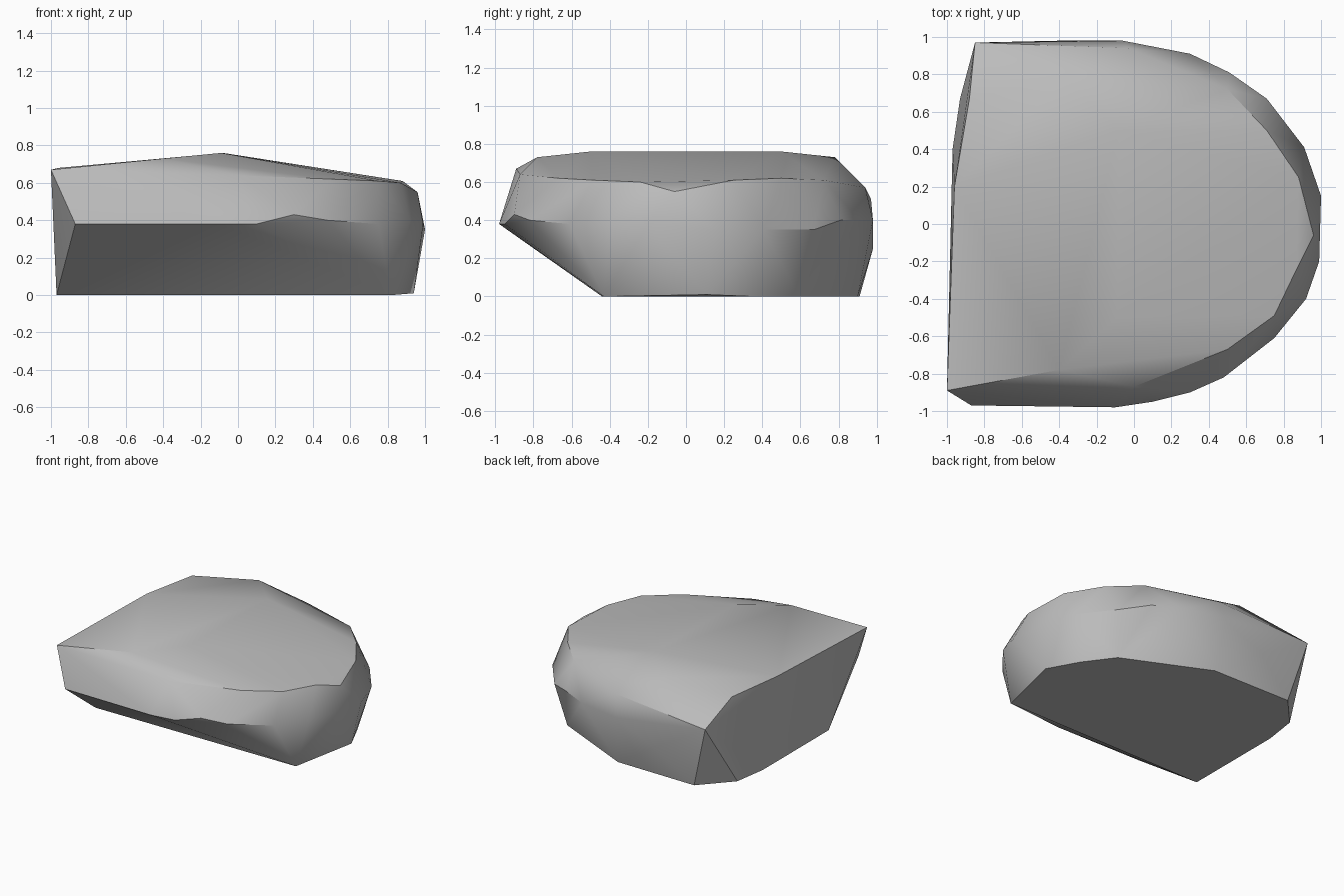
import bpy
import bmesh
import math
from mathutils import Vector

# Remove the default cube
default_cube = bpy.data.objects.get("Cube")
if default_cube:
    bpy.data.objects.remove(default_cube, do_unlink=True)


def make_material(name, colour):
    material = bpy.data.materials.new(name)
    material.use_nodes = True
    material.diffuse_color = colour
    shader = material.node_tree.nodes["Principled BSDF"]
    shader.inputs["Base Color"].default_value = colour
    shader.inputs["Roughness"].default_value = 0.9
    return material


def make_boulder(name, outlines, material, sharp_angle):
    """Wrap a chiselled convex skin around a stack of outlines."""
    bm = bmesh.new()
    for outline in outlines:
        for point in outline:
            bm.verts.new(Vector(point))
    hull = bmesh.ops.convex_hull(bm, input=list(bm.verts))
    leftovers = set(hull["geom_interior"]) | set(hull["geom_unused"])
    loose = [item for item in leftovers if isinstance(item, bmesh.types.BMVert)]
    bmesh.ops.delete(bm, geom=loose, context="VERTS")
    # Merge the flat underside and other coplanar facets
    bmesh.ops.dissolve_limit(bm, angle_limit=math.radians(1),
                             verts=list(bm.verts), edges=list(bm.edges))
    bmesh.ops.recalc_face_normals(bm, faces=list(bm.faces))

    mesh = bpy.data.meshes.new(name)
    bm.to_mesh(mesh)
    bm.free()
    mesh.materials.append(material)
    boulder = bpy.data.objects.new(name, mesh)
    bpy.context.collection.objects.link(boulder)

    # Smooth worn areas, crisp broken edges
    bpy.ops.object.select_all(action="DESELECT")
    boulder.select_set(True)
    bpy.context.view_layer.objects.active = boulder
    bpy.ops.object.shade_smooth_by_angle(angle=math.radians(sharp_angle))
    return boulder


# Flat underside, cut back along the front
base = [
    (-.97, -.44, 0), (.82, -.43, 0), (.94, .11, .01), (.82, .36, 0),
    (.65, .59, 0), (-.02, .9, 0), (-.71, .91, 0), (-.93, .67, 0),
    (-.97, .4, 0),
]

# Widest outline around the middle
belly = [
    (-.87, -.97, .38), (-.1, -.98, .38), (.1, -.95, .38), (.3, -.9, .43),
    (.48, -.82, .4), (.75, -.61, .38), (.92, -.4, .4), (.99, -.2, .38),
    (1, .15, .35), (.91, .41, .35), (.71, .67, .35), (.51, .81, .4),
    (.3, .91, .4), (-.06, .98, .4), (-.4, .98, .25), (-.85, .97, .51),
]

# Rounded shoulder below the top
shoulder = [
    (-.0, -.87, .64), (.5, -.67, .62), (.75, -.49, .61), (.87, -.24, .6),
    (.96, -.06, .55), (.88, .25, .61), (.71, .5, .62), (.5, .72, .61),
    (-.03, .94, .57),
]

# Gently ridged top
crown = [
    (-1, -.89, .67), (-.4, -.78, .73), (-.09, -.5, .76), (-.08, .5, .76),
    (-.36, .78, .73), (-.88, .67, .67), (-.96, .2, .68),
]

stone_grey = make_material("stone_grey", (.5, .5, .5, 1))
make_boulder("boulder", (base, belly, shoulder, crown), stone_grey, 30)
